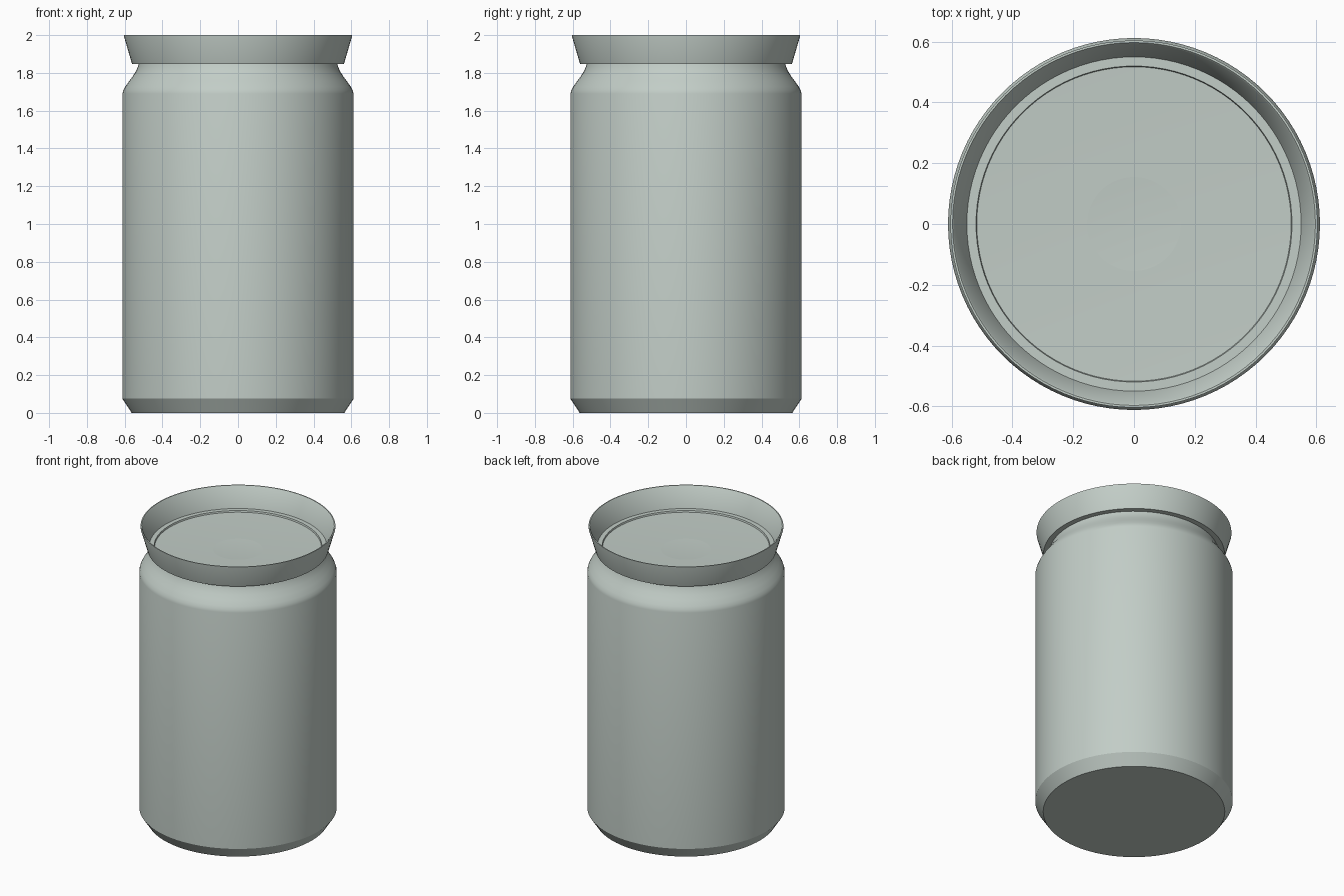
import bpy, bmesh, math

SEGMENTS = 96

default = bpy.data.objects.get("Cube")
if default:
    bpy.data.objects.remove(default, do_unlink=True)

# Pale grey-green metal
metal = bpy.data.materials.new("pale_metal")
metal.use_nodes = True
colour = (0.54, 0.61, 0.57, 1)
metal.diffuse_color = colour
metal.node_tree.nodes["Principled BSDF"].inputs["Base Color"].default_value = colour


def lathe(name, profile):
    """Spin a list of (radius, height) points around the z axis."""
    bm = bmesh.new()
    verts = [bm.verts.new((r, 0, z)) for r, z in profile]
    edges = [bm.edges.new(pair) for pair in zip(verts, verts[1:])]
    bmesh.ops.spin(bm, geom=verts + edges, axis=(0, 0, 1), cent=(0, 0, 0),
                   angle=math.tau, steps=SEGMENTS, use_merge=True)
    bmesh.ops.remove_doubles(bm, verts=bm.verts, dist=1e-4)
    bmesh.ops.recalc_face_normals(bm, faces=bm.faces)
    mesh = bpy.data.meshes.new(name)
    bm.to_mesh(mesh)
    bm.free()
    mesh.materials.append(metal)
    obj = bpy.data.objects.new(name, mesh)
    bpy.context.collection.objects.link(obj)
    bpy.ops.object.select_all(action="DESELECT")
    obj.select_set(True)
    bpy.context.view_layer.objects.active = obj
    bpy.ops.object.shade_smooth_by_angle(angle=math.radians(28))
    return obj


# Body: flat base, chamfer, straight wall, rounded shoulder and neck
lathe("can_body", [
    (0, 0), (0.563, 0), (0.612, 0.075), (0.612, 1.69),
    (0.607, 1.708), (0.597, 1.727), (0.576, 1.757), (0.555, 1.785),
    (0.54, 1.81), (0.53, 1.833), (0.525, 1.852), (0, 1.835),
])

# Lid: recessed panel, flat ledge and flared rim, closed underneath
lathe("can_lid", [
    (0, 1.84), (0.505, 1.84), (0.515, 1.843), (0.52, 1.862),
    (0.55, 1.862), (0.592, 1.995), (0.597, 2.0), (0.604, 2.0),
    (0.604, 1.994), (0.561, 1.847), (0.52, 1.847), (0.505, 1.83), (0, 1.83),
])
